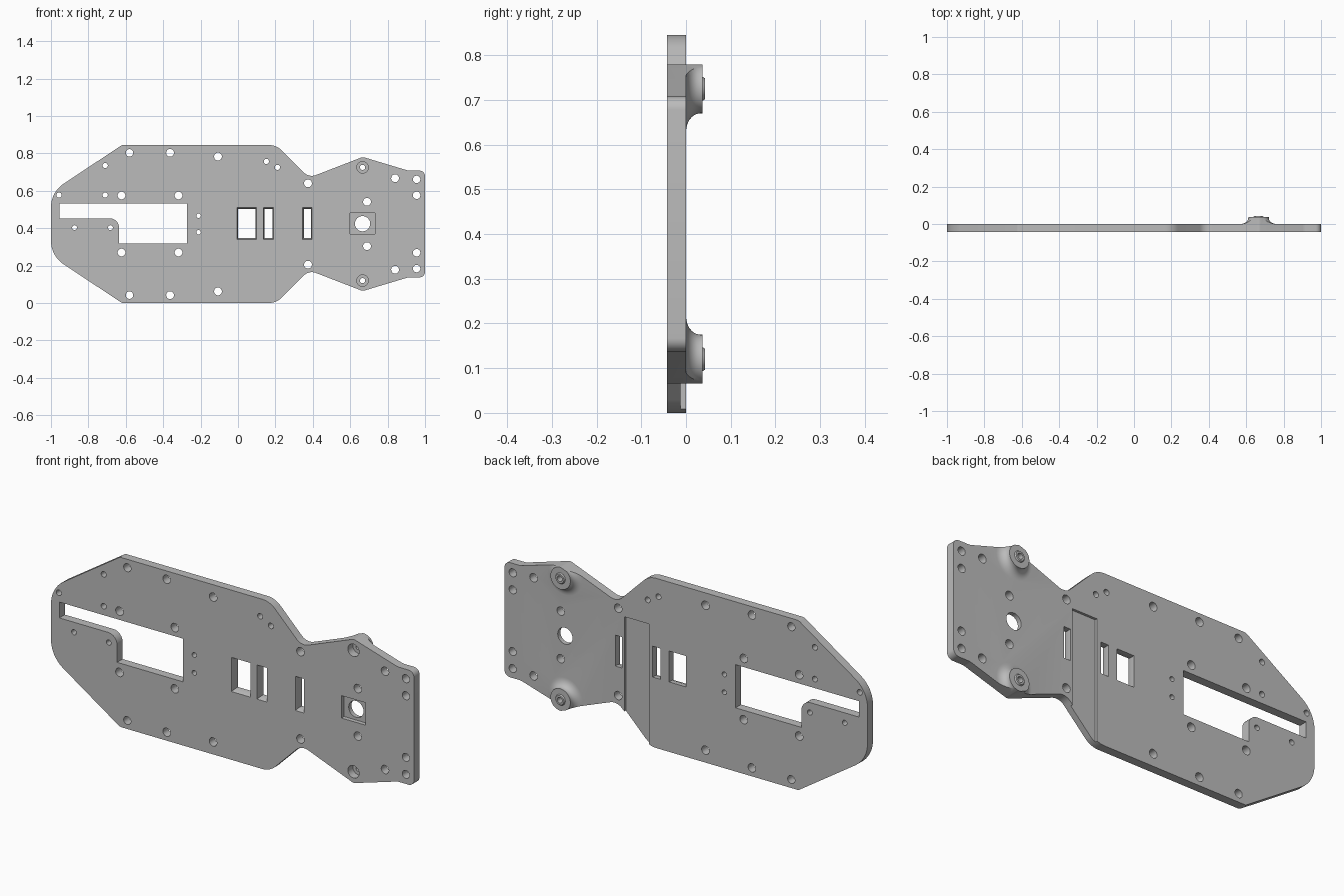
import bpy, bmesh, math
from mathutils import Vector

if "Cube" in bpy.data.objects:
    bpy.data.objects.remove(bpy.data.objects["Cube"])

H = 0.845                # overall height, the outline mirrors about H / 2
FRONT, BACK = -0.043, 0.0

grey = bpy.data.materials.new("grey plastic")
grey.diffuse_color = (0.5, 0.5, 0.5, 1)
grey.use_nodes = True
grey.node_tree.nodes["Principled BSDF"].inputs["Base Color"].default_value = grey.diffuse_color


def rounded(corners, steps=8):
    """Polygon from (x, z, radius) corners with filleted corners."""
    out = []
    n = len(corners)
    for i, (x, z, r) in enumerate(corners):
        p = Vector((x, z))
        if r == 0:
            out.append(p)
            continue
        a = (Vector(corners[i - 1][:2]) - p).normalized()
        b = (Vector(corners[(i + 1) % n][:2]) - p).normalized()
        half = a.angle(b) / 2
        centre = p + (a + b).normalized() * (r / math.sin(half))
        s = p + a * (r / math.tan(half)) - centre
        e = p + b * (r / math.tan(half)) - centre
        sweep = s.angle_signed(e)        # clockwise positive
        for k in range(steps + 1):
            t = -sweep * k / steps
            out.append(centre + Vector((s.x * math.cos(t) - s.y * math.sin(t),
                                        s.x * math.sin(t) + s.y * math.cos(t))))
    return out


def rect(x0, x1, z0, z1):
    return [Vector(p) for p in ((x0, z0), (x1, z0), (x1, z1), (x0, z1))]


def circle(x, z, r, n=24):
    return [Vector((x + r * math.cos(2 * math.pi * k / n),
                    z + r * math.sin(2 * math.pi * k / n))) for k in range(n)]


def loft(bm, sections):
    """Closed solid through (points, y) sections."""
    rings = [[bm.verts.new((p.x, y, p.y)) for p in pts] for pts, y in sections]
    n = len(rings[0])
    for a, b in zip(rings, rings[1:]):
        for i in range(n):
            j = (i + 1) % n
            bm.faces.new((a[i], a[j], b[j], b[i]))
    bm.faces.new(rings[0])
    bm.faces.new(rings[-1])


def solid(name, *lofts):
    bm = bmesh.new()
    for sections in lofts:
        loft(bm, sections)
    bmesh.ops.recalc_face_normals(bm, faces=bm.faces)
    mesh = bpy.data.meshes.new(name)
    bm.to_mesh(mesh)
    bm.free()
    mesh.materials.append(grey)
    ob = bpy.data.objects.new(name, mesh)
    bpy.context.collection.objects.link(ob)
    return ob


def boolean(target, tool, operation):
    """Apply a boolean and discard the tool."""
    mod = target.modifiers.new("cut", 'BOOLEAN')
    mod.object, mod.operation, mod.solver = tool, operation, 'EXACT'
    bpy.context.view_layer.update()
    graph = bpy.context.evaluated_depsgraph_get()
    mesh = bpy.data.meshes.new_from_object(target.evaluated_get(graph))
    target.modifiers.clear()
    target.data = mesh
    bpy.data.objects.remove(tool)


# Plate outline: upper half, then mirrored lower half
upper = [(-1, 0.593, 0.15), (-0.62, 0.845, 0.03), (0.205, 0.845, 0.1),
         (0.38, 0.67, 0.06), (0.667, 0.781, 0.03), (0.91, 0.708, 0.06),
         (1, 0.708, 0.03)]
outline = rounded(upper + [(x, H - z, r) for x, z, r in reversed(upper)])
plate = solid("chassis_plate", [(outline, FRONT), (outline, BACK)])

# Flared bosses on the back, trimmed to the outline
boss_x, boss_z = 0.666, 0.725
flare = [(0.097, -0.01), (0.097, 0.0)]
for k in range(1, 8):
    t = math.pi / 2 * k / 7
    flare.append((0.097 - 0.042 * math.sin(t), 0.032 * (1 - math.cos(t))))
flare += [(0.055, 0.037), (0.027, 0.037), (0.023, 0.043)]
bosses = solid("bosses", *[[(circle(boss_x, z, r, 40), y) for r, y in flare]
                           for z in (boss_z, H - boss_z)])
boolean(bosses, solid("trim", [(outline, -0.2), (outline, 0.2)]), 'INTERSECT')
boolean(plate, bosses, 'UNION')

# Shallow channel on the back, open at the lower edge
channel = rect(0.205, 0.34, -0.1, 0.607)
boolean(plate, solid("channel", [(channel, -0.012), (channel, 0.1)]), 'DIFFERENCE')

# Square pocket and counterbores on the front
pocket = rect(0.6, 0.733, 0.37, 0.482)
pockets = [[(pocket, -0.1), (pocket, -0.022)]]
for z in (boss_z, H - boss_z):
    c = circle(boss_x, z, 0.031)
    pockets.append([(c, -0.1), (c, -0.003)])
boolean(plate, solid("pockets", *pockets), 'DIFFERENCE')

# Stepped battery opening
cuts = []
opening = rounded([(-0.954, 0.532, 0), (-0.273, 0.532, 0), (-0.273, 0.317, 0),
                   (-0.636, 0.317, 0), (-0.636, 0.453, 0.05), (-0.954, 0.453, 0)])
cuts.append([(opening, -0.1), (opening, 0.1)])

# Windows with a tapered front edge
for x0, x1 in ((0.0, 0.093), (0.141, 0.184), (0.352, 0.389)):
    inner = rect(x0, x1, 0.348, 0.502)
    outer = rect(x0 - 0.006, x1 + 0.006, 0.34, 0.51)
    cuts.append([(outer, -0.1), (outer, FRONT), (inner, -0.022), (inner, 0.1)])

# Screw holes, mirrored pairs first
pairs = [(-0.58, 0.803, 0.02), (-0.363, 0.803, 0.021), (-0.107, 0.783, 0.021),
         (-0.623, 0.575, 0.021), (-0.318, 0.575, 0.021), (-0.211, 0.467, 0.012),
         (0.374, 0.64, 0.021), (0.69, 0.541, 0.021), (0.84, 0.667, 0.021),
         (0.955, 0.661, 0.02), (0.955, 0.576, 0.02), (boss_x, boss_z, 0.014)]
singles = [(-0.71, 0.735, 0.014), (-0.957, 0.577, 0.014), (-0.71, 0.577, 0.014),
           (-0.874, 0.403, 0.013), (-0.682, 0.403, 0.013),
           (0.152, 0.757, 0.014), (0.211, 0.725, 0.014), (0.666, 0.424, 0.041)]
for x, z, r in pairs + [(x, H - z, r) for x, z, r in pairs] + singles:
    c = circle(x, z, r)
    cuts.append([(c, -0.1), (c, 0.1)])
boolean(plate, solid("through_cuts", *cuts), 'DIFFERENCE')

# Smooth curves, sharp edges
bpy.context.view_layer.objects.active = plate
plate.select_set(True)
bpy.ops.object.shade_smooth_by_angle(angle=math.radians(30))
